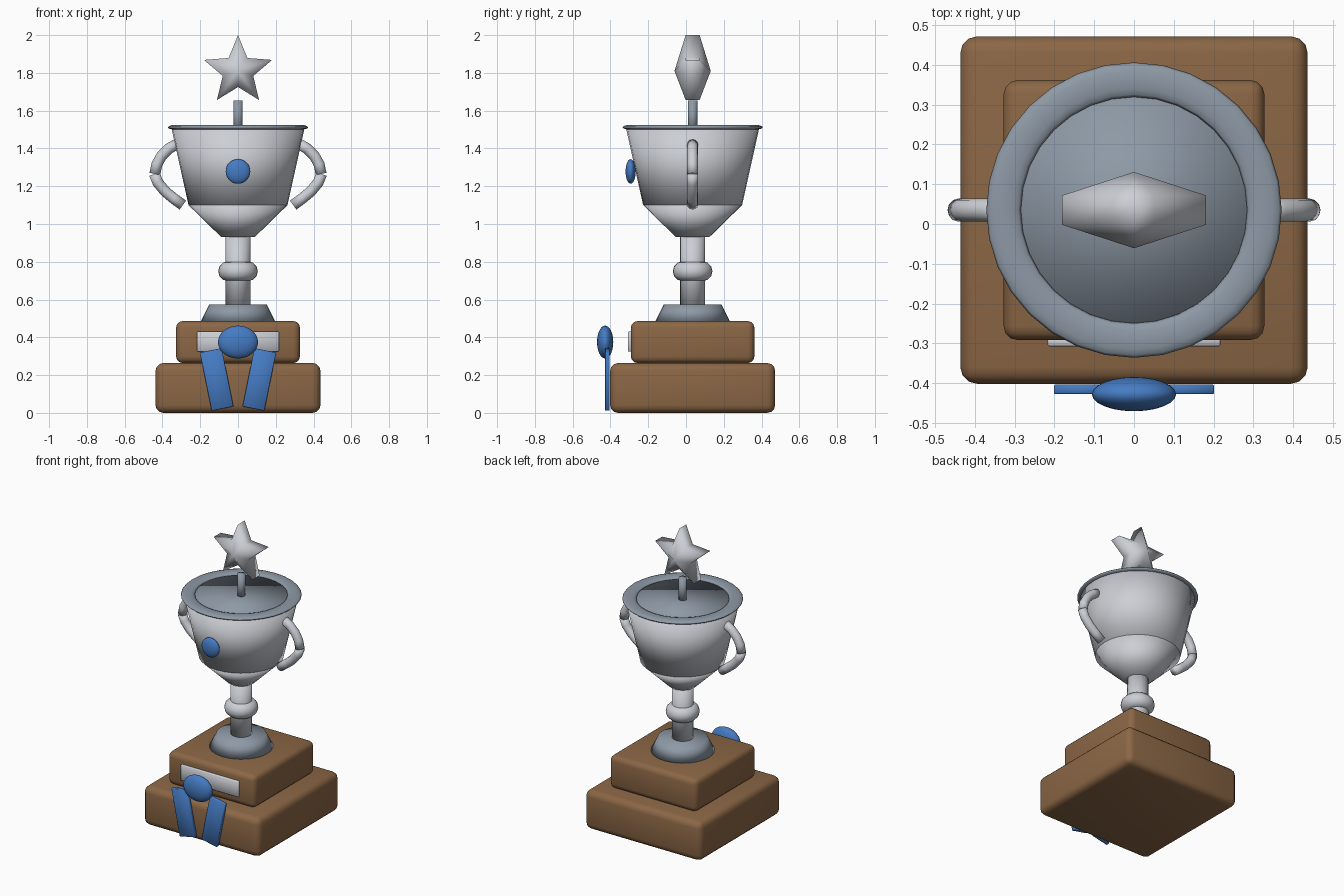
import bpy, bmesh, math
from mathutils import Matrix

if "Cube" in bpy.data.objects:
    bpy.data.objects.remove(bpy.data.objects["Cube"])

CY = 0.035  # trophy axis sits slightly behind centre


def material(name, rgb):
    m = bpy.data.materials.new(name)
    m.diffuse_color = (*rgb, 1)
    m.use_nodes = True
    m.node_tree.nodes["Principled BSDF"].inputs["Base Color"].default_value = m.diffuse_color
    return m


WOOD = material("brown wood", (0.26, 0.135, 0.06))
SILVER = material("light silver", (0.60, 0.62, 0.66))
SLATE = material("slate grey", (0.27, 0.32, 0.38))
BLUE = material("blue", (0.06, 0.20, 0.55))


def finish(bm, name, mat, smooth=True):
    bmesh.ops.recalc_face_normals(bm, faces=bm.faces)
    for f in bm.faces:
        f.smooth = smooth
    me = bpy.data.meshes.new(name)
    bm.to_mesh(me)
    bm.free()
    me.materials.append(mat)
    ob = bpy.data.objects.new(name, me)
    bpy.context.collection.objects.link(ob)
    return ob


def frustum(name, r1, r2, z1, z2, mat, segs=32):
    bm = bmesh.new()
    bmesh.ops.create_cone(bm, cap_ends=True, segments=segs, radius1=r1, radius2=r2, depth=z2 - z1,
                          matrix=Matrix.Translation((0, CY, (z1 + z2) / 2)))
    return finish(bm, name, mat)


def box(name, loc, size, mat, bevel=0, tilt=0, segs=3):
    bm = bmesh.new()
    bmesh.ops.create_cube(bm, size=1, matrix=Matrix.Diagonal((*size, 1)))
    if bevel:
        bmesh.ops.bevel(bm, geom=bm.edges[:], offset=bevel, segments=segs, profile=0.5, affect='EDGES')
    bm.transform(Matrix.Translation(loc) @ Matrix.Rotation(tilt, 4, 'Y'))
    return finish(bm, name, mat, smooth=bevel > 0)


def ellipsoid(name, loc, radii, mat):
    bm = bmesh.new()
    bmesh.ops.create_uvsphere(bm, u_segments=24, v_segments=16, radius=1,
                              matrix=Matrix.Translation(loc) @ Matrix.Diagonal((*radii, 1)))
    return finish(bm, name, mat)


def torus(name, z, major, minor, flat, mat, segs=32, sides=12):
    bm = bmesh.new()
    rings = []
    for i in range(segs):
        a = 2 * math.pi * i / segs
        ring = []
        for j in range(sides):
            b = 2 * math.pi * j / sides
            r = major + minor * math.cos(b)
            ring.append(bm.verts.new((r * math.cos(a), CY + r * math.sin(a), z + flat * math.sin(b))))
        rings.append(ring)
    for i in range(segs):
        p, q = rings[i], rings[(i + 1) % segs]
        for j in range(sides):
            k = (j + 1) % sides
            bm.faces.new((p[j], q[j], q[k], p[k]))
    return finish(bm, name, mat)


def tube(name, path, radius, side, mat, sides=12):
    # round tube along (x, z) points in the plane of the trophy axis
    bm = bmesh.new()
    rings = []
    for i, (x, z) in enumerate(path):
        x0, z0 = path[max(i - 1, 0)]
        x1, z1 = path[min(i + 1, len(path) - 1)]
        d = math.hypot(x1 - x0, z1 - z0)
        nx, nz = -(z1 - z0) / d, (x1 - x0) / d
        ring = []
        for j in range(sides):
            b = 2 * math.pi * j / sides
            c = radius * math.cos(b)
            ring.append(bm.verts.new((side * (x + nx * c), CY + radius * math.sin(b), z + nz * c)))
        rings.append(ring)
    for p, q in zip(rings, rings[1:]):
        for j in range(sides):
            k = (j + 1) % sides
            bm.faces.new((p[j], q[j], q[k], p[k]))
    bm.faces.new(rings[0])
    bm.faces.new(rings[-1])
    return finish(bm, name, mat)


# stepped wooden base and plaque
box("lower_base", (0, CY, 0.132), (0.874, 0.874, 0.264), WOOD, 0.042)
box("upper_base", (0, CY, 0.375), (0.656, 0.654, 0.222), WOOD, 0.035)
box("plaque", (0, -0.297, 0.377), (0.434, 0.022, 0.106), SILVER, 0.004, segs=1)

# foot, stem and knob
frustum("foot", 0.197, 0.153, 0.485, 0.573, SLATE)
frustum("stem", 0.066, 0.066, 0.565, 0.94, SILVER, 24)
torus("stem_knob", 0.75, 0.055, 0.05, 0.052, SILVER, 24)

# cup
frustum("bowl_bottom", 0.088, 0.262, 0.93, 1.10, SILVER)
frustum("bowl", 0.262, 0.352, 1.10, 1.505, SILVER)
frustum("bowl_inside", 0.30, 0.30, 1.48, 1.508, SLATE)
torus("rim", 1.512, 0.328, 0.0435, 0.013, SLATE)

# two-piece handles on both sides
for side, label in ((-1, "left"), (1, "right")):
    tube(label + "_handle_top", [(0.32, 1.425), (0.365, 1.40), (0.405, 1.36), (0.43, 1.315), (0.44, 1.265)],
         0.029, side, SILVER)
    tube(label + "_handle_bottom", [(0.442, 1.265), (0.425, 1.22), (0.385, 1.172), (0.34, 1.135), (0.292, 1.10)],
         0.029, side, SILVER)

# round blue badge on the bowl
ellipsoid("bowl_badge", (0, -0.293, 1.278), (0.065, 0.027, 0.065), BLUE)

# star on its rod
frustum("star_rod", 0.025, 0.025, 1.48, 1.655, SLATE, 16)
bm = bmesh.new()
loops = []
for s in (-1, 1):
    loops.append([bm.verts.new(((0.19 if i % 2 == 0 else 0.085) * math.sin(i * math.pi / 5), CY + s * 0.037,
                                1.81 + (0.19 if i % 2 == 0 else 0.085) * math.cos(i * math.pi / 5)))
                  for i in range(10)])
    apex = bm.verts.new((0, CY + s * 0.096, 1.81))
    for i in range(10):
        bm.faces.new((apex, loops[-1][i], loops[-1][(i + 1) % 10]))
for i in range(10):
    k = (i + 1) % 10
    bm.faces.new((loops[0][i], loops[0][k], loops[1][k], loops[1][i]))
finish(bm, "star", SILVER)

# ribbon rosette with two tails
ellipsoid("ribbon_knot", (0, -0.428, 0.375), (0.106, 0.043, 0.087), BLUE)
for side, label in ((-1, "left"), (1, "right")):
    box(label + "_ribbon_tail", (side * 0.113, -0.416, 0.177), (0.118, 0.024, 0.315), BLUE,
        0.003, side * 0.2, 1)
